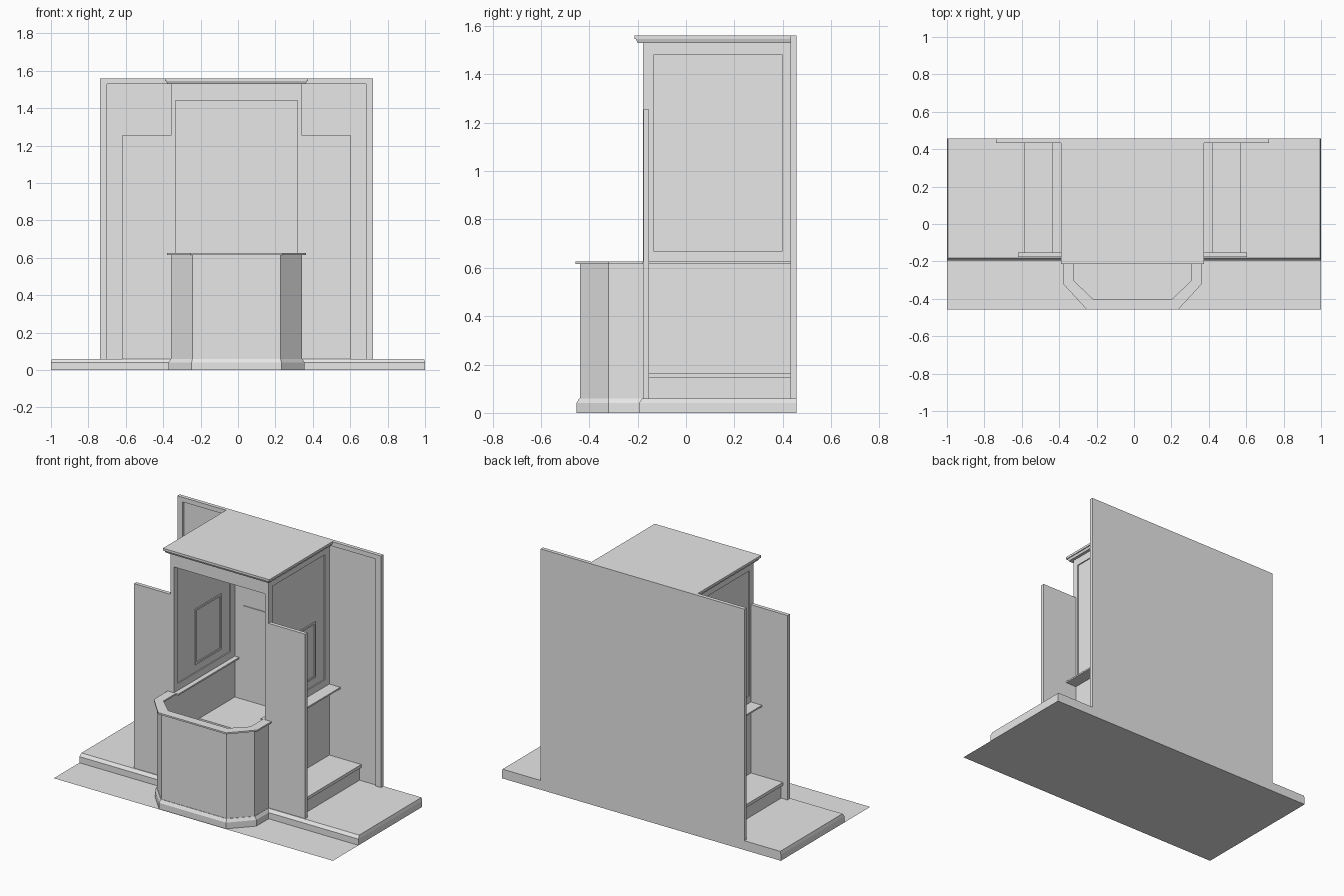
import bpy, bmesh

cube = bpy.data.objects.get("Cube")
if cube:
    bpy.data.objects.remove(cube, do_unlink=True)

grey = bpy.data.materials.new("plain_grey")
grey.use_nodes = True
grey.diffuse_color = (0.8, 0.8, 0.8, 1)
grey.node_tree.nodes["Principled BSDF"].inputs["Base Color"].default_value = (0.8, 0.8, 0.8, 1)

CX = -0.008          # booth centre line
BACK, FRONT = 0.457, -0.178
FIELD = 0.445        # front surface of the back board
FLOOR, RAIL, ROOF = 0.06, 0.615, 1.53


def finish(name, bm):
    bmesh.ops.recalc_face_normals(bm, faces=bm.faces)
    mesh = bpy.data.meshes.new(name)
    bm.to_mesh(mesh)
    bm.free()
    mesh.materials.append(grey)
    obj = bpy.data.objects.new(name, mesh)
    bpy.context.collection.objects.link(obj)
    return obj


def loft(name, low, high, z0, z1, cx=CX):
    """Solid between two outlines of equal length."""
    bm = bmesh.new()
    a = [bm.verts.new((x + cx, y, z0)) for x, y in low]
    b = [bm.verts.new((x + cx, y, z1)) for x, y in high]
    bm.faces.new(a)
    bm.faces.new(b)
    for i in range(len(a)):
        j = (i + 1) % len(a)
        bm.faces.new((a[i], a[j], b[j], b[i]))
    return finish(name, bm)


def rect(x0, x1, y0, y1):
    return [(x0, y0), (x1, y0), (x1, y1), (x0, y1)]


def box(name, x0, x1, y0, y1, z0, z1, cx=CX):
    r = rect(x0, x1, y0, y1)
    return loft(name, r, r, z0, z1, cx)


def pair(name, x0, x1, *rest):
    """The same box on both sides of the centre line."""
    box("left_" + name, x0, x1, *rest)
    box("right_" + name, -x1, -x0, *rest)


def bay(side, cut, front, end):
    """Open canted outline, from right to left."""
    half = [(side, end), (side, -0.32 if side > 0.33 else -0.305), (cut, front)]
    return [(-x, y) for x, y in half] + half[::-1]


# Ground sheet and stepped platform
bm = bmesh.new()
bm.faces.new([bm.verts.new((x, y, 0)) for x, y in rect(-1, 1, -BACK, BACK)])
finish("ground_sheet", bm)
foot = rect(-1, 1, -0.195, BACK)
box("platform_base", -1, 1, -0.195, BACK, 0, 0.04, 0)
loft("platform_top", foot, rect(-0.995, 0.995, FRONT - 0.003, BACK), 0.04, FLOOR, 0)

# Back board with a raised border
box("back_board", -0.73, 0.73, FIELD, BACK, FLOOR, 1.56)
pair("back_border", 0.692, 0.73, 0.433, FIELD, FLOOR, 1.56)
box("back_border_top", -0.692, 0.692, 0.433, FIELD, ROOF, 1.56)
for z0, z1, label in ((0.44, 0.97, "lower"), (1.02, 1.4, "upper")):
    box(label + "_back_panel", -0.265, 0.265, 0.44, FIELD, z0, z1)

# Side walls: solid below, framed sunken panel above
IN, OUT = 0.326, 0.351
pair("lower_wall", IN, OUT, FRONT, FIELD, FLOOR, 0.67)
pair("wall_panel", IN + 0.007, OUT - 0.007, -0.135, 0.4, 0.67, 1.48)
pair("front_post", IN, OUT, FRONT, -0.135, 0.67, ROOF)
pair("rear_post", IN, OUT, 0.4, FIELD, 0.67, ROOF)
pair("top_rail", IN, OUT, -0.135, 0.4, 1.48, ROOF)

# Small window frames on the side walls
W0, W1 = IN + 0.001, OUT - 0.001
for y0, y1, label in ((0.045, 0.057, "front"), (0.298, 0.31, "rear")):
    pair("window_stile_" + label, W0, W1, y0, y1, 0.72, 1.08)
for z0, z1, label in ((0.72, 0.732, "bottom"), (1.068, 1.08, "top")):
    pair("window_rail_" + label, W0, W1, 0.057, 0.298, z0, z1)

# Front header and stepped roof
box("front_header", -IN, IN, FRONT, FRONT + 0.025, 1.44, ROOF)
low, mid = rect(-0.37, 0.37, -0.2, FIELD), rect(-0.375, 0.375, -0.207, FIELD)
loft("roof_moulding", low, mid, ROOF, 1.545)
box("roof_slab", -0.381, 0.381, -0.213, FIELD, 1.545, 1.56)

# Front wing screens
pair("wing_screen", OUT, 0.613, -0.176, -0.152, FLOOR, 1.255)

# Kneelers and arm ledges on both sides
pair("kneeler_box", OUT, 0.568, -0.152, FIELD, FLOOR, 0.145)
pair("kneeler_top", OUT, 0.58, -0.152, FIELD, 0.145, 0.165)
pair("outer_ledge", OUT, 0.43, -0.152, FIELD, RAIL, 0.625)
pair("inner_ledge", 0.295, IN, FRONT, FIELD, RAIL, 0.625)

# Canted front: plinth, hollow wall and top ledge
plinth = bay(0.364, 0.24, -0.453, -0.19)
body = bay(0.35, 0.234, -0.439, FRONT)
inner = bay(0.326, 0.222, -0.415, FRONT)
loft("bay_plinth", plinth, plinth, 0, 0.04)
loft("bay_plinth_slope", plinth, bay(0.352, 0.236, -0.442, -0.178), 0.04, FLOOR)
ring = body + inner[::-1]
loft("bay_wall", ring, ring, FLOOR, RAIL)
ledge = bay(0.371, 0.245, -BACK, FRONT) + bay(0.312, 0.212, -0.4, FRONT)[::-1]
loft("bay_ledge", ledge, ledge, RAIL, 0.625)

# Bench inside the booth
box("bench_base", -IN, IN, 0.1, FIELD, FLOOR, 0.34)
box("bench_seat", -IN, IN, 0.08, FIELD, 0.34, 0.36)
